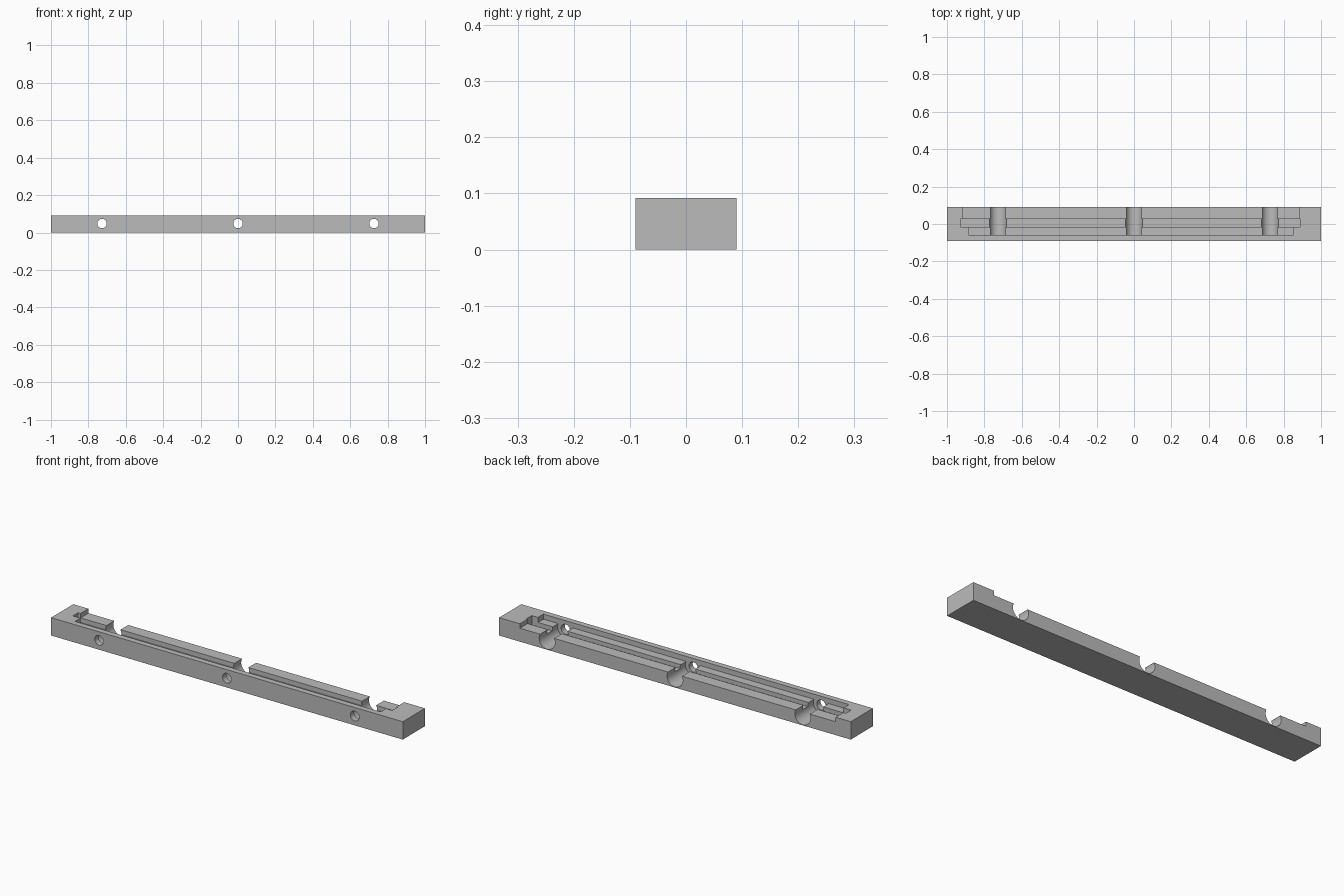
import bpy, math

if "Cube" in bpy.data.objects:
    bpy.data.objects.remove(bpy.data.objects["Cube"], do_unlink=True)

grey = bpy.data.materials.new("plain grey")
grey.use_nodes = True
grey.diffuse_color = (0.5, 0.5, 0.5, 1)
grey.node_tree.nodes["Principled BSDF"].inputs["Base Color"].default_value = (0.5, 0.5, 0.5, 1)

HEIGHT = 0.092
BORE_Z = 0.048


def box(name, x, y, z):
    bpy.ops.mesh.primitive_cube_add(size=1, location=[sum(r) / 2 for r in (x, y, z)])
    obj = bpy.context.object
    obj.name = name
    obj.scale = [r[1] - r[0] for r in (x, y, z)]
    bpy.ops.object.transform_apply(location=True, scale=True, rotation=False)
    return obj


def bore(name, x, radius, y):
    bpy.ops.mesh.primitive_cylinder_add(
        vertices=48, radius=radius, depth=y[1] - y[0],
        location=(x, sum(y) / 2, BORE_Z), rotation=(math.pi / 2, 0, 0))
    bpy.context.object.name = name
    return bpy.context.object


# Solid bar
bar = box("grooved_bar", (-1, 1), (-0.09, 0.09), (0, HEIGHT))
bar.data.materials.append(grey)

# Lowered rear shelf, deep middle groove and shallow front ledge
cutters = [
    box("rear_shelf_cutter", (-0.914, 0.882), (0.027, 0.2), (0.069, 0.2)),
    box("middle_groove_cutter", (-0.928, 0.888), (-0.016, 0.027), (0.045, 0.2)),
    box("front_ledge_cutter", (-0.885, 0.853), (-0.06, -0.016), (0.066, 0.2)),
]

# Three wide bores from the rear, each with a small through hole to the front
for x in (-0.727, 0, 0.727):
    cutters.append(bore("wide_bore_cutter", x, 0.045, (-0.06, 0.2)))
    cutters.append(bore("through_hole_cutter", x, 0.025, (-0.2, 0)))

for cutter in cutters:
    cutter.hide_render = True
    bpy.context.view_layer.objects.active = bar
    mod = bar.modifiers.new("cut", "BOOLEAN")
    mod.operation = "DIFFERENCE"
    mod.solver = "EXACT"
    mod.object = cutter
    bpy.ops.object.modifier_apply(modifier=mod.name)
    bpy.data.objects.remove(cutter, do_unlink=True)

# Smooth bores with sharp edges
bpy.ops.object.select_all(action="DESELECT")
bar.select_set(True)
bpy.context.view_layer.objects.active = bar
bpy.ops.object.shade_smooth_by_angle(angle=math.radians(30))
